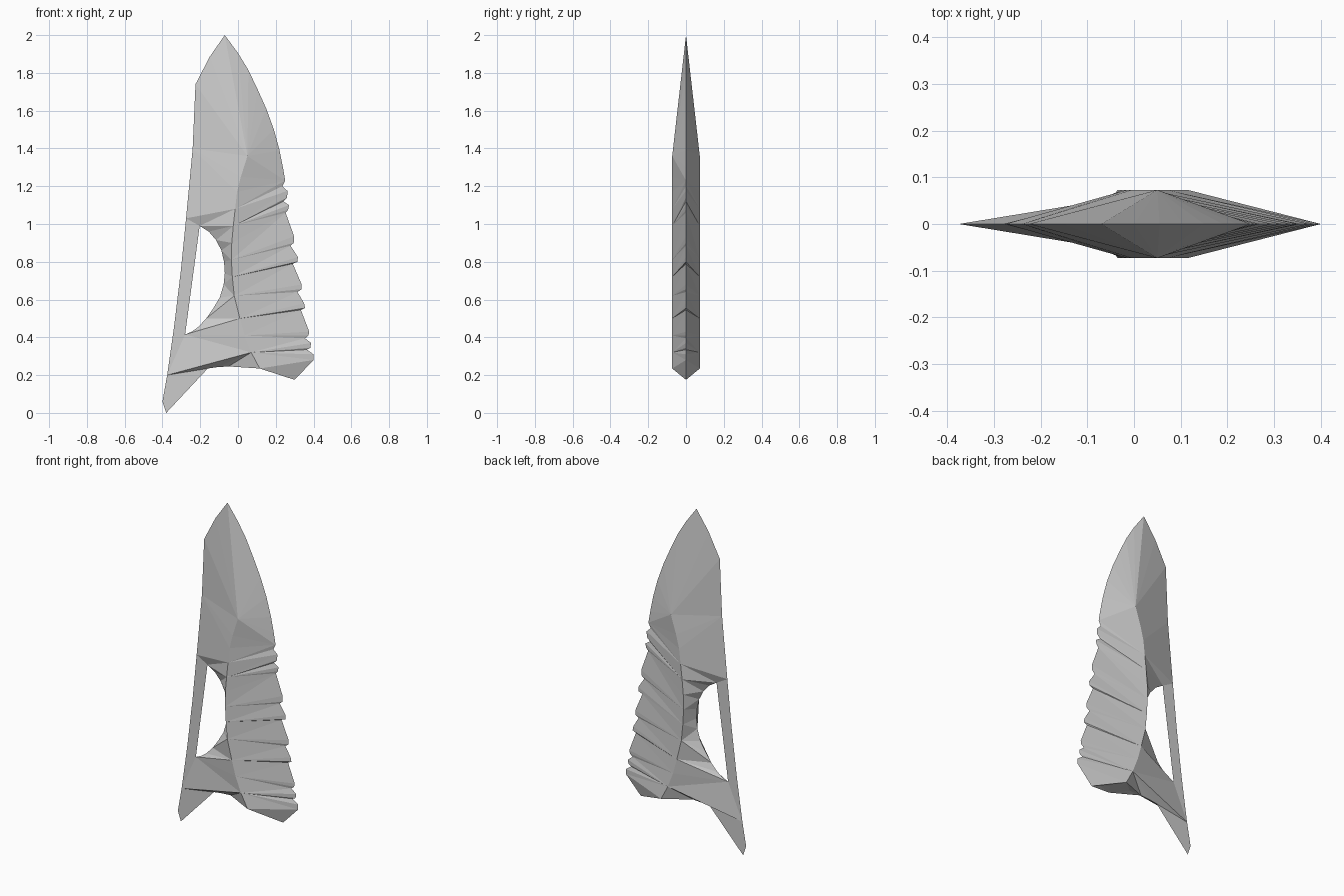
import bpy, bmesh

T = 0.073  # half thickness along the ridge


def make_object(name, faces):
    """Weld a list of 3D polygons into one flat-shaded object."""
    bm = bmesh.new()
    for f in faces:
        bm.faces.new([bm.verts.new(p) for p in f])
    bmesh.ops.remove_doubles(bm, verts=bm.verts, dist=0.0005)
    bmesh.ops.recalc_face_normals(bm, faces=bm.faces)
    me = bpy.data.meshes.new(name)
    bm.to_mesh(me)
    bm.free()
    ob = bpy.data.objects.new(name, me)
    bpy.context.collection.objects.link(ob)
    return ob


def edge(p):
    return (p[0], 0.0, p[1])


def top(p):
    return (p[0], -T, p[1])


def zip_chains(rim, crest, key):
    """Triangles between the sharp rim and the raised crest, both running downwards."""
    i = j = 0
    tris = []
    while i < len(rim) - 1 or j < len(crest) - 1:
        step_rim = j == len(crest) - 1 or (
            i < len(rim) - 1 and key(rim[i + 1][1]) >= crest[j + 1][1])
        if step_rim:
            tris.append((edge(rim[i]), edge(rim[i + 1]), top(crest[j])))
            i += 1
        else:
            tris.append((edge(rim[i]), top(crest[j + 1]), top(crest[j])))
            j += 1
    return tris


# Raised central ridge, from the tip bevel down to the base
ridge = [(0.05, 1.36), (0.015, 1.25), (-0.005, 1.17), (-0.015, 1.08), (-0.025, 0.99),
         (-0.033, 0.9), (-0.035, 0.81), (-0.03, 0.72), (-0.02, 0.62), (0.01, 0.5),
         (0.035, 0.41), (0.07, 0.32), (0.115, 0.235)]

# Curved cutting edge near the tip
tip_edge = [(-0.07, 2.0), (0.0, 1.905), (0.055, 1.815), (0.105, 1.71), (0.15, 1.61),
            (0.19, 1.5), (0.22, 1.39), (0.238, 1.3), (0.25, 1.23)]

# Serrated edge
teeth = [(0.25, 1.23), (0.235, 1.2), (0.262, 1.175), (0.26, 1.14), (0.24, 1.12),
         (0.27, 1.1), (0.265, 1.075), (0.252, 1.06), (0.297, 0.935), (0.295, 0.9),
         (0.278, 0.885), (0.317, 0.825), (0.315, 0.8), (0.29, 0.79), (0.337, 0.68),
         (0.337, 0.655), (0.315, 0.64), (0.35, 0.58), (0.355, 0.555), (0.333, 0.545),
         (0.377, 0.43), (0.373, 0.41), (0.355, 0.395), (0.387, 0.37), (0.383, 0.345),
         (0.365, 0.335), (0.4, 0.31), (0.4, 0.28), (0.3, 0.175)]

# Back edge, then around the inside of the opening
back = [(-0.07, 2.0), (-0.15, 1.885), (-0.225, 1.74), (-0.24, 1.4), (-0.275, 1.03),
        (-0.203, 0.99), (-0.155, 0.96), (-0.116, 0.915), (-0.088, 0.86), (-0.074, 0.8),
        (-0.07, 0.74), (-0.076, 0.68), (-0.097, 0.61), (-0.13, 0.555), (-0.168, 0.5),
        (-0.21, 0.455), (-0.245, 0.43), (-0.28, 0.415), (-0.375, 0.2)]

# Arched underside
base = [(0.3, 0.175), (0.24, 0.2), (0.17, 0.222), (0.1, 0.238), (0.03, 0.246),
        (-0.05, 0.246), (-0.11, 0.242), (-0.16, 0.235), (-0.375, 0.2)]

half = zip_chains(tip_edge, ridge[:1], lambda z: z)
half += zip_chains(teeth, ridge, lambda z: 0.235 + (z - 0.28) * 0.875)
half += zip_chains(back, ridge[:-1], lambda z: z)
for k in range(len(base) - 1):
    apex = ridge[-1] if k < 5 else ridge[-2]
    half.append((edge(base[k]), edge(base[k + 1]), top(apex)))
half.append((edge(base[5]), top(ridge[-2]), top(ridge[-1])))

# Blade body, mirrored front to back
mirrored = [[(x, -y, z) for x, y, z in reversed(f)] for f in half]
make_object("blade", half + mirrored)

# Thin sheet closing the opening along the back
make_object("back_bar", [[edge(p) for p in (
    (-0.275, 1.03), (-0.303, 0.75), (-0.338, 0.46), (-0.375, 0.2),
    (-0.28, 0.415), (-0.203, 0.99))]])

# Thin pointed tail at the bottom
make_object("tail_point", [[edge(p) for p in (
    (-0.375, 0.2), (-0.4, 0.06), (-0.38, 0.0), (-0.16, 0.235))]])
